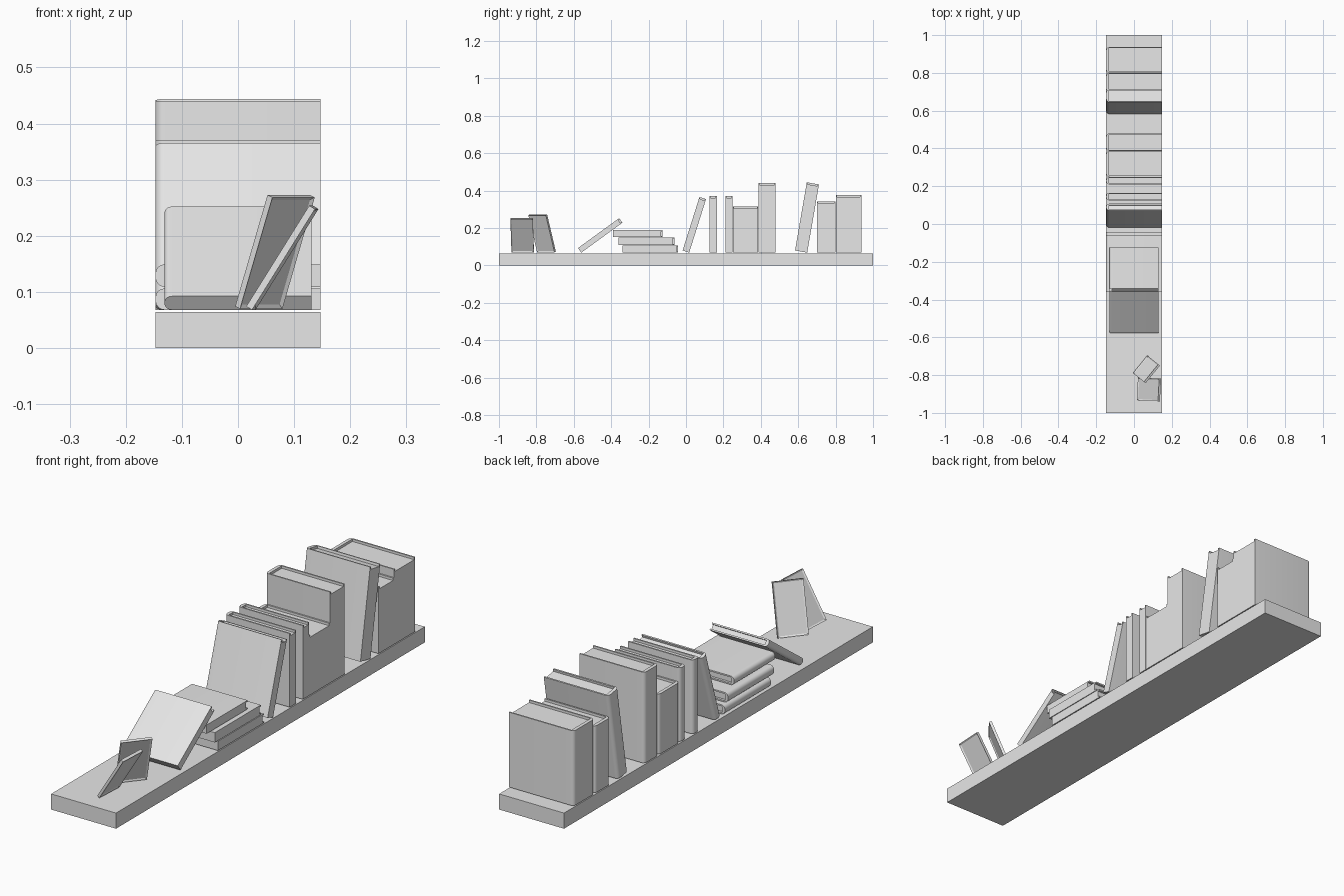
import bpy
import bmesh
from math import radians, pi, sin, cos
from mathutils import Matrix

cube = bpy.data.objects.get("Cube")
if cube:
    bpy.data.objects.remove(cube, do_unlink=True)

grey = bpy.data.materials.new("plain_grey")
grey.use_nodes = True
grey.diffuse_color = (0.8, 0.8, 0.8, 1)
grey.node_tree.nodes["Principled BSDF"].inputs["Base Color"].default_value = (0.8, 0.8, 0.8, 1)


def finish(bm, name, matrix=Matrix()):
    bmesh.ops.recalc_face_normals(bm, faces=bm.faces)
    mesh = bpy.data.meshes.new(name)
    bm.to_mesh(mesh)
    bm.free()
    mesh.materials.append(grey)
    obj = bpy.data.objects.new(name, mesh)
    obj.matrix_world = matrix
    bpy.context.collection.objects.link(obj)
    return obj


def box(name, size, center):
    bm = bmesh.new()
    bmesh.ops.create_cube(bm, size=1, matrix=Matrix.Translation(center) @ Matrix.Diagonal((*size, 1)))
    return finish(bm, name)


def book(name, thick, height, y, z, lean=0, half=0.147):
    """Rounded spine on -x, pages sunk at the top; pivots on its lower back edge."""
    recess, spine, cover, steps = 0.01, 0.014, 0.006, 5
    r = min(0.016, thick * 0.45)
    # outline from fore edge, round the spine, back to fore edge
    outer = [(half, -thick)]
    for cy, start in ((-thick + r, 1.5 * pi), (-r, pi)):
        for i in range(steps + 1):
            a = start - i * pi / 2 / steps
            outer.append((-half + r + r * cos(a), cy + r * sin(a)))
    outer.append((half, 0))
    low, high = -thick + cover, -cover
    inner = [(half, low), (-half + spine, low), (-half + spine, high), (half, high)]

    bm = bmesh.new()
    ring = lambda pts, level: [bm.verts.new((px, py, level)) for px, py in pts]
    bottom, top = ring(outer, 0), ring(outer, height)
    page, rim = ring(inner, height - recess), ring(inner, height)
    bm.faces.new(bottom)
    bm.faces.new(top + rim[::-1])
    bm.faces.new(page)
    for lower, upper in ((bottom, top), (page, rim)):
        for i in range(len(lower) - 1):
            bm.faces.new((lower[i], lower[i + 1], upper[i + 1], upper[i]))
    # notched fore edge
    bm.faces.new((bottom[0], bottom[-1], top[-1], rim[3], page[3], page[0], rim[0], top[0]))
    obj = finish(bm, name, Matrix.Translation((0, y, z)) @ Matrix.Rotation(-radians(lean), 4, "X"))
    bpy.ops.object.select_all(action="DESELECT")
    obj.select_set(True)
    bpy.context.view_layer.objects.active = obj
    bpy.ops.object.shade_smooth_by_angle(angle=radians(35))


def picture_frame(name, x, y, z, tilt, turn):
    """Rectangular frame with a panel sunk on both sides."""
    depth, width, height = 0.012, 0.12, 0.212
    bm = bmesh.new()
    bmesh.ops.create_cube(bm, size=1, matrix=Matrix.Translation((0, 0, height / 2))
                          @ Matrix.Diagonal((depth, width, height, 1)))
    bm.normal_update()
    sides = [f for f in bm.faces if abs(f.normal.x) > 0.9]
    bmesh.ops.inset_individual(bm, faces=sides, thickness=0.009)
    for f in sides:
        bmesh.ops.translate(bm, verts=f.verts, vec=f.normal * -0.004)
    finish(bm, name, Matrix.Translation((x, y, z)) @ Matrix.Rotation(radians(turn), 4, "Z")
           @ Matrix.Rotation(radians(tilt), 4, "Y"))


# Shelf board
box("shelf_board", (0.294, 2, 0.064), (0, 0, 0.032))

# Upright books: thickness, height, back face y
base = 0.068
for i, (t, h, y) in enumerate([
        (0.136, 0.307, 0.937), (0.1, 0.274, 0.8), (0.092, 0.372, 0.479),
        (0.136, 0.247, 0.386), (0.039, 0.302, 0.249), (0.04, 0.302, 0.165)]):
    book(f"upright_book_{i + 1}", t, h, y, base)

# Leaning books
book("leaning_book_tall", 0.066, 0.37, 0.648, base, 9.8)
book("leaning_book_thin", 0.037, 0.3, 0.017, base, 17.5)
book("leaning_book_on_stack", 0.03, 0.272, -0.56, base, 54, 0.131)

# Lying stack
book("stack_book_bottom", 0.038, 0.298, -0.34, base, 90)
book("stack_book_middle", 0.04, 0.298, -0.36, 0.109, 90)
book("stack_book_top", 0.036, 0.265, -0.39, 0.152, 90, 0.131)

# Tilted picture frames
picture_frame("picture_frame_front", 0.023, -0.873, 0.071, 32, -3)
picture_frame("picture_frame_rear", 0.037, -0.746, 0.072, 20.5, -39)
